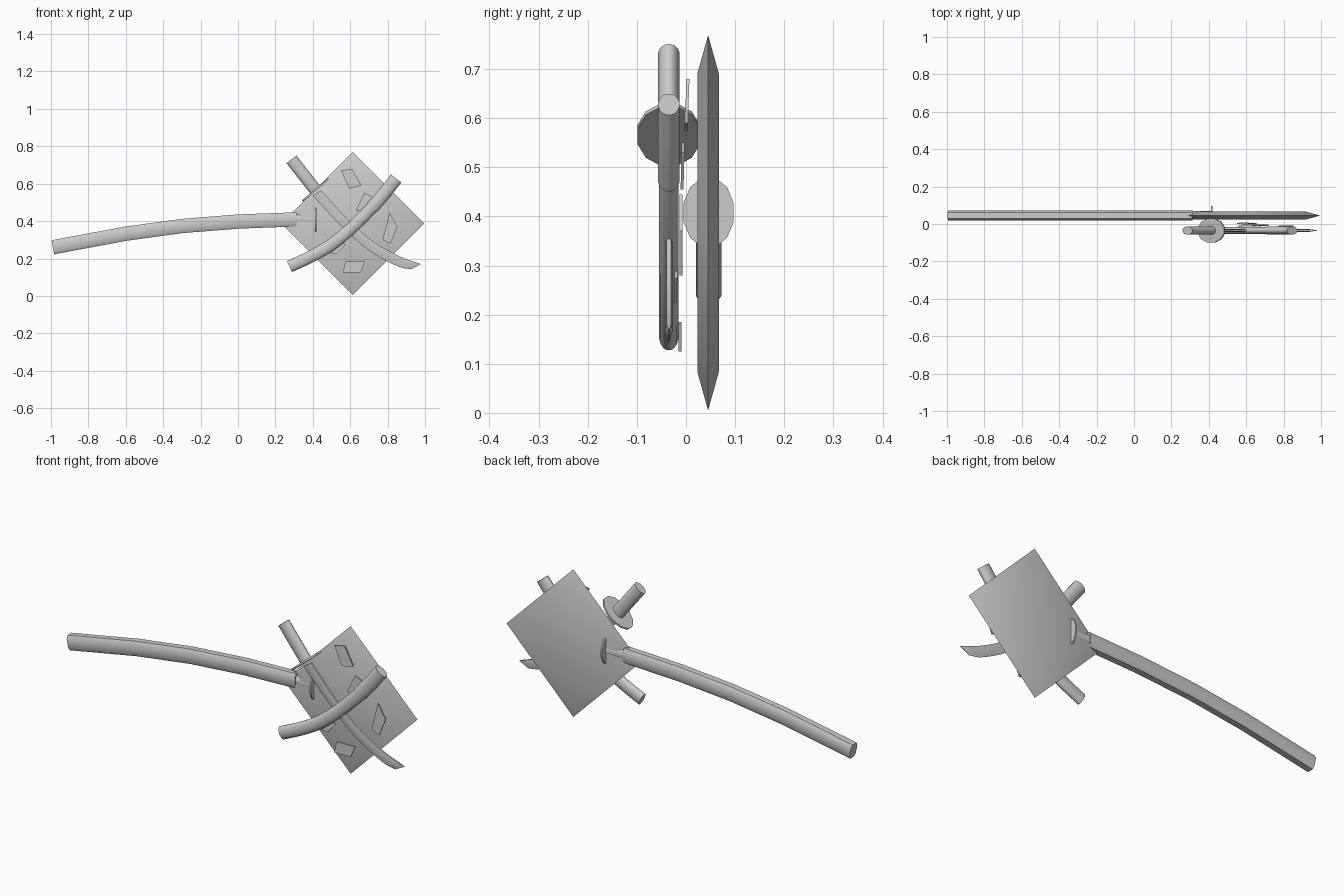
import bpy, bmesh, math
from mathutils import Vector

if "Cube" in bpy.data.objects:
    bpy.data.objects.remove(bpy.data.objects["Cube"])


def finish(bm, name, angle=35):
    bmesh.ops.recalc_face_normals(bm, faces=bm.faces)
    me = bpy.data.meshes.new(name)
    bm.to_mesh(me)
    bm.free()
    ob = bpy.data.objects.new(name, me)
    bpy.context.collection.objects.link(ob)
    bpy.ops.object.select_all(action='DESELECT')
    ob.select_set(True)
    bpy.context.view_layer.objects.active = ob
    bpy.ops.object.shade_smooth_by_angle(angle=math.radians(angle))
    return ob


def loft_rings(name, rings, angle=35):
    bm = bmesh.new()
    vs = [[bm.verts.new(p) for p in r] for r in rings]
    n = len(rings[0])
    for a, b in zip(vs, vs[1:]):
        for i in range(n):
            bm.faces.new((a[i], a[(i + 1) % n], b[(i + 1) % n], b[i]))
    bm.faces.new(vs[0])
    bm.faces.new(vs[-1])
    return finish(bm, name, angle)


def sweep(name, path, section, y, scales=None, angle=35):
    """Sweep a (width, depth) section along an x-z path."""
    pts = [Vector((x, 0, z)) for x, z in path]
    rings = []
    for i, p in enumerate(pts):
        t = (pts[min(i + 1, len(pts) - 1)] - pts[max(i - 1, 0)]).normalized()
        nrm = Vector((-t.z, 0, t.x))
        s = scales[i] if scales else 1
        rings.append([p + nrm * w * s + Vector((0, y + d * s, 0)) for w, d in section])
    return loft_rings(name, rings, angle)


def oval(w, d, n=12):
    return [(w * math.cos(2 * math.pi * (i + .5) / n), d * math.sin(2 * math.pi * (i + .5) / n))
            for i in range(n)]


def curve(pts, n=4):
    """Catmull-Rom smoothing of a 2D path."""
    P = [Vector(p) for p in pts]
    P = [2 * P[0] - P[1]] + P + [2 * P[-1] - P[-2]]
    out = []
    for k in range(1, len(P) - 2):
        a, b, c, d = P[k - 1:k + 3]
        for j in range(n):
            t = j / n
            out.append(.5 * (2 * b + (c - a) * t + (2 * a - 5 * b + 4 * c - d) * t * t
                             + (3 * b - a - 3 * c + d) * t ** 3))
    return out + [P[-2]]


# long curved shaft with chamfered section
octagon = [(.038, -.016), (.038, .016), (.022, .026), (-.022, .026),
           (-.038, .016), (-.038, -.016), (-.022, -.026), (.022, -.026)]
sweep("long_shaft", [(-.99, .26), (-.604, .332), (-.297, .374), (.008, .398), (.313, .409)],
      octagon, .046)
sweep("shaft_neck", [(.29, .409), (.418, .409)], oval(.032, .024), .046)

# diamond plate with wedge-shaped rim
def diamond(h, y):
    return [(.613 + h, y, .387), (.613, y, .387 + h), (.613 - h, y, .387), (.613, y, .387 - h)]
loft_rings("diamond_plate", [diamond(.303, .023), diamond(.382, .045), diamond(.303, .067)])

# oval guards
sweep("large_guard", [(.412, .408), (.42, .408)], oval(.073, .053), .046)
sweep("small_guard", [(.411, .570), (.417, .563)], oval(.095, .066), -.035)

# short hilt
sweep("short_hilt", [(.286, .73), (.35, .648), (.414, .567)], oval(.034, .022, 16), -.035)

# curved blade: flat spine, sharp lower edge
spine = curve([(.445, .565), (.596, .40), (.73, .286), (.864, .212), (.978, .170)])
edge = curve([(.40, .535), (.54, .385), (.70, .243), (.85, .160), (.925, .142)])
rings = []
for k, (s, e) in enumerate(zip(spine, edge)):
    m = s.lerp(e, .35)
    t = .008 if k < len(spine) - 1 else .002
    rings.append([(s.x, -.035 - t * .6, s.y), (m.x, -.035 - t, m.y), (e.x, -.035, e.y),
                  (m.x, -.035 + t, m.y), (s.x, -.035 + t * .6, s.y)])
loft_rings("short_blade", rings, 30)

# curved scabbard and its collar
scabbard = curve([(.275, .157), (.385, .208), (.49, .268), (.595, .352), (.69, .444),
                  (.772, .535), (.845, .628)], 3)
sweep("scabbard", scabbard, oval(.033, .020, 16), -.035)
sweep("scabbard_collar", scabbard[-6:], oval(.036, .022, 16), -.035)

# thin floating shards in front of the plate: corners and depth at bottom and top
shards = [
    ([(.55, .67), (.61, .68), (.66, .59), (.595, .575)], .000, .004),
    ([(.675, .55), (.72, .53), (.68, .455), (.63, .455)], -.008, -.006),
    ([(.81, .445), (.853, .37), (.815, .28), (.773, .30)], -.010, -.010),
    ([(.575, .185), (.68, .185), (.655, .125), (.56, .125)], -.012, -.012),
    ([(.475, .23), (.53, .225), (.575, .275), (.54, .295)], -.022, -.020),
]
for i, (c, y0, y1) in enumerate(shards):
    z0 = min(z for _, z in c)
    z1 = max(z for _, z in c)
    f = lambda z: y0 + (y1 - y0) * (z - z0) / (z1 - z0)
    loft_rings(f"shard_{i + 1}", [[(x, f(z) + o, z) for x, z in c] for o in (-.003, .003)])
